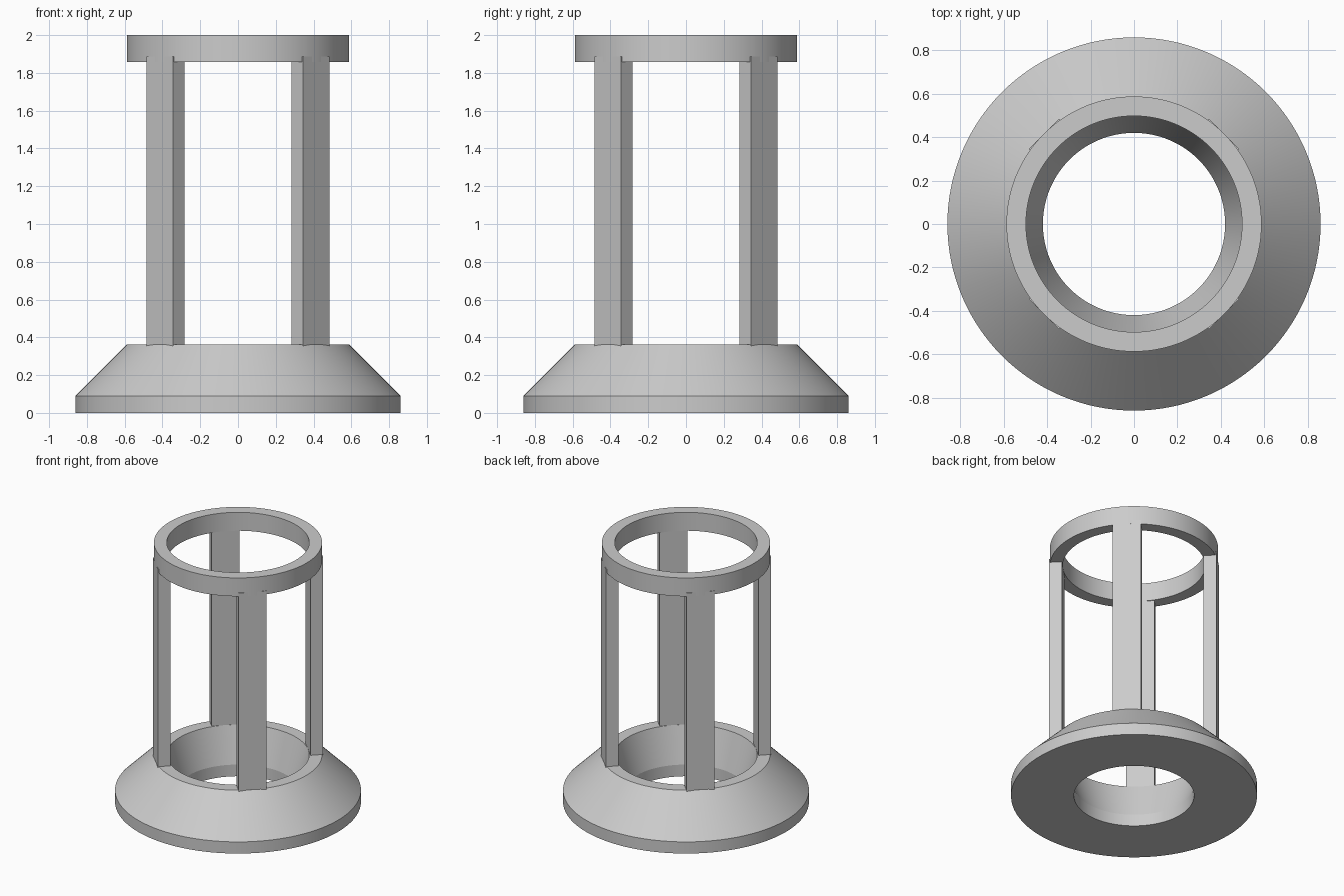
import bpy
import math

cube = bpy.data.objects.get("Cube")
if cube:
    bpy.data.objects.remove(cube, do_unlink=True)

SIDES = 128

grey = bpy.data.materials.new("plain_grey")
grey.use_nodes = True
COLOUR = (0.6, 0.6, 0.6, 1)
grey.diffuse_color = COLOUR
grey.node_tree.nodes["Principled BSDF"].inputs["Base Color"].default_value = COLOUR


def lathe(name, profile):
    """Turn a closed (radius, height) profile, counter-clockwise, around z."""
    n = len(profile)
    verts, faces = [], []
    for i in range(SIDES):
        a = math.tau * i / SIDES
        verts += [(r * math.cos(a), r * math.sin(a), z) for r, z in profile]
        j = (i + 1) % SIDES
        for k in range(n):
            m = (k + 1) % n
            faces.append((i * n + k, j * n + k, j * n + m, i * n + m))
    mesh = bpy.data.meshes.new(name)
    mesh.from_pydata(verts, [], faces)
    mesh.materials.append(grey)
    obj = bpy.data.objects.new(name, mesh)
    bpy.context.collection.objects.link(obj)
    bpy.ops.object.select_all(action="DESELECT")
    obj.select_set(True)
    bpy.context.view_layer.objects.active = obj
    bpy.ops.object.shade_smooth_by_angle(angle=math.radians(15))
    return obj


# Flared hollow base with a short straight rim
lathe("base", [(0.42, 0), (0.86, 0), (0.86, 0.09),
               (0.588, 0.362), (0.498, 0.362), (0.42, 0.09)])

# Flat ring at the top
lathe("top_ring", [(0.498, 1.858), (0.588, 1.858), (0.588, 2), (0.498, 2)])

# Four flat posts on the diagonals, sunk slightly into base and ring
INNER, OUTER, WIDTH = 0.498, 0.587, 0.198
BOTTOM, TOP = 0.34, 1.886
for side, angle in (("back_left", 45), ("back_right", 135),
                    ("front_right", 225), ("front_left", 315)):
    a = math.radians(angle)
    mid = (INNER + OUTER) / 2
    bpy.ops.mesh.primitive_cube_add(
        size=1, location=(mid * math.cos(a), mid * math.sin(a), (BOTTOM + TOP) / 2),
        rotation=(0, 0, a))
    post = bpy.context.object
    post.name = side + "_post"
    post.scale = (OUTER - INNER, WIDTH, TOP - BOTTOM)
    post.data.materials.append(grey)
